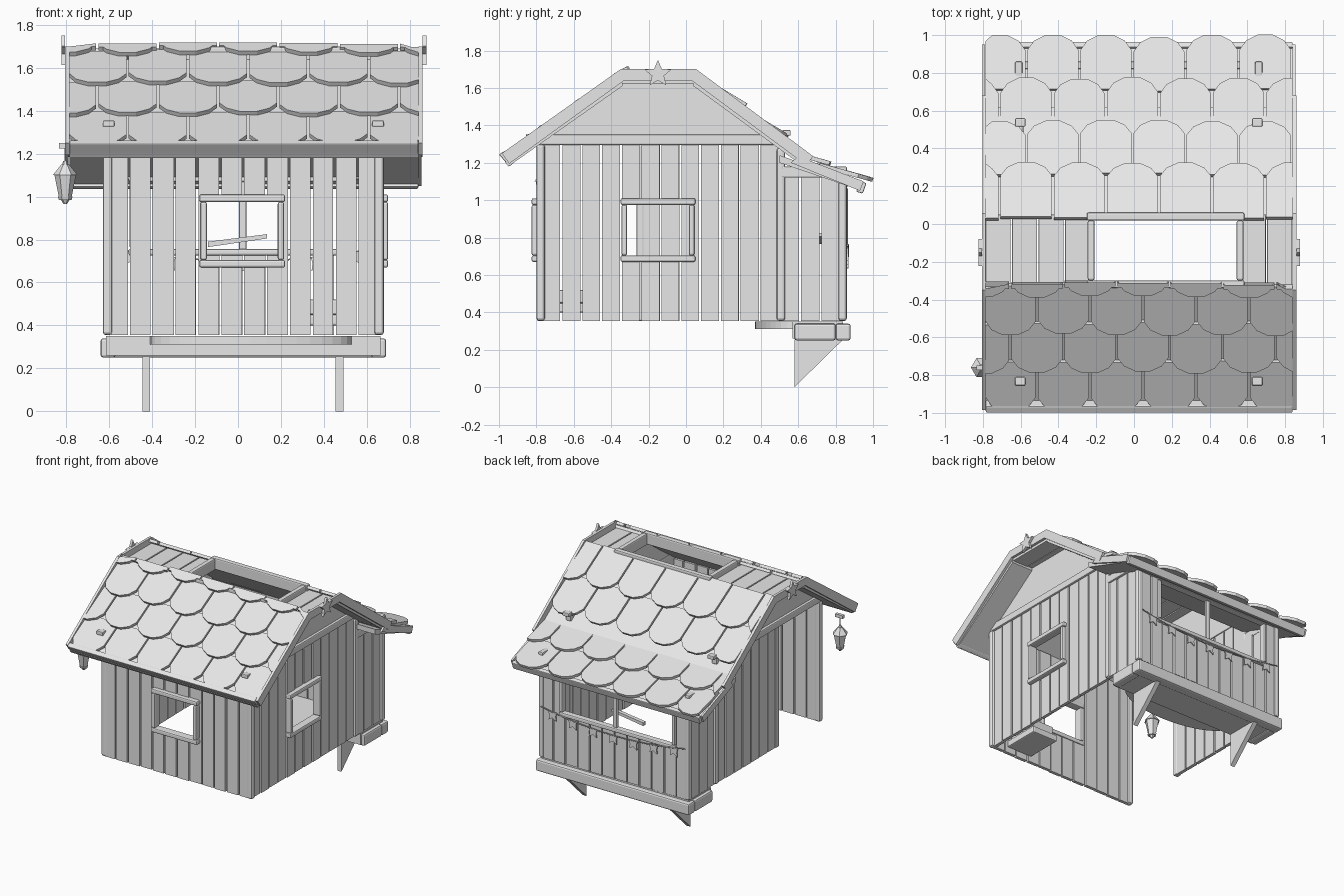
import bpy, bmesh, math, random
from mathutils import Vector

random.seed(4)
if "Cube" in bpy.data.objects:
    bpy.data.objects.remove(bpy.data.objects["Cube"])

wood = bpy.data.materials.new("pale_grey_wood")
wood.use_nodes = True
COLOUR = (0.8, 0.8, 0.8, 1)
wood.diffuse_color = COLOUR
wood.node_tree.nodes["Principled BSDF"].inputs["Base Color"].default_value = COLOUR

X0, X1 = -0.615, 0.665          # wall faces
RX0, RX1 = -0.785, 0.84         # roof ends
BASE = 0.355


def finish(name, bm, bevel=0):
    bmesh.ops.recalc_face_normals(bm, faces=bm.faces)
    me = bpy.data.meshes.new(name)
    bm.to_mesh(me)
    bm.free()
    ob = bpy.data.objects.new(name, me)
    bpy.context.collection.objects.link(ob)
    me.materials.append(wood)
    if bevel:
        mod = ob.modifiers.new("soft_edges", "BEVEL")
        mod.width = bevel
        mod.segments = 2
    return ob


def loft(bm, ring_a, ring_b):
    a = [bm.verts.new(p) for p in ring_a]
    b = [bm.verts.new(p) for p in ring_b]
    bm.faces.new(a)
    bm.faces.new(b[::-1])
    for i in range(len(a)):
        j = (i + 1) % len(a)
        bm.faces.new((a[i], b[i], b[j], a[j]))


def prism(bm, pts, axis, a, b):
    def place(p, d):
        c = list(p)
        c.insert(axis, d)
        return c
    loft(bm, [place(p, a) for p in pts], [place(p, b) for p in pts])


def box(bm, x0, x1, y0, y1, z0, z1):
    prism(bm, [(x0, y0), (x1, y0), (x1, y1), (x0, y1)], 2, z0, z1)


def boxes(name, sizes, bevel=0.008):
    bm = bmesh.new()
    for s in sizes:
        box(bm, *s)
    return finish(name, bm, bevel)


def plate(name, pts, axis, a, b, bevel=0):
    bm = bmesh.new()
    prism(bm, pts, axis, a, b)
    return finish(name, bm, bevel)


def plank_wall(name, axis, d0, d1, u0, u1, count, top, hole=None):
    """Upright boards with narrow gaps, split round a rectangular hole."""
    bm = bmesh.new()
    w = (u1 - u0) / count
    for i in range(count):
        a, b = u0 + i * w + 0.004, u0 + (i + 1) * w - random.uniform(0.004, 0.009)
        parts = [(a, b, BASE, top)]
        if hole:
            ha, hb, hz0, hz1 = hole
            m0, m1 = max(a, ha), min(b, hb)
            if m0 < m1:
                parts = [(a, m0, BASE, top), (m1, b, BASE, top),
                         (m0, m1, BASE, hz0), (m0, m1, hz1, top)]
        shift = random.uniform(-0.004, 0.004)
        for p, q, z0, z1 in parts:
            if q - p > 0.004 and z1 - z0 > 0.004:
                prism(bm, [(p, z0), (q, z0), (q, z1), (p, z1)] if axis else
                      [(p, z0), (p, z1), (q, z1), (q, z0)], axis, d0 + shift, d1 + shift)
    return finish(name, bm)


def frame(name, axis, d0, d1, u0, u1, v0, v1, t):
    """Four rounded bars round an opening lying across the given axis."""
    bm = bmesh.new()
    for a, b, c, d in ((u0, u1, v0, v0 + t), (u0, u1, v1 - t, v1),
                       (u0 + 0.005, u0 + t, v0 + t, v1 - t), (u1 - t, u1 - 0.005, v0 + t, v1 - t)):
        prism(bm, [(a, c), (b, c), (b, d), (a, d)], axis, d0, d1)
    return finish(name, bm, 0.009)


# Walls
plank_wall("front_wall", 1, -0.79, -0.765, X0, X1, 12, 1.3, (-0.15, 0.19, 0.7, 0.98))
plank_wall("right_wall", 0, X1 - 0.025, X1, -0.77, 0.5, 12, 1.3, (-0.32, 0.02, 0.7, 0.98))
plank_wall("left_wall", 0, X0, X0 + 0.025, -0.24, 0.5, 7, 1.3)
plank_wall("bay_back_wall", 1, 0.825, 0.85, X0, X1, 12, 1.13, (-0.49, 0.48, 0.74, 1.09))
for side, x in (("right", X1 - 0.025), ("left", X0)):
    plank_wall("bay_" + side + "_wall", 0, x, x + 0.025, 0.5, 0.83, 3, 1.13)

# Posts and rails
boxes("corner_posts", [(x, x + 0.045, y, y + 0.045, BASE, z) for x in (-0.63, 0.635)
                       for y, z in ((-0.8, 1.3), (0.485, 1.28), (0.815, 1.13))], 0.014)
boxes("door_post", [(-0.625, -0.585, -0.265, -0.225, BASE, 1.3)])
boxes("wall_plates", [(x, x + 0.045, -0.8, 0.52, 1.295, 1.35) for x in (-0.63, 0.635)])
boxes("bay_rails", [(-0.63, -0.59, 0.51, 0.86, 1.12, 1.18), (0.64, 0.68, 0.51, 0.86, 1.12, 1.18),
                    (-0.62, 0.67, 0.82, 0.86, 1.08, 1.13)])

# Gable panels
gable = [(-0.74, 1.34), (0.46, 1.34), (0.03, 1.64), (-0.33, 1.64)]
for side, x in (("right", X1 - 0.025), ("left", X0 + 0.005)):
    plate(side + "_gable", gable, 0, x, x + 0.02)

# Window frames
frame("front_window_frame", 1, -0.825, -0.76, -0.18, 0.22, 0.67, 1.01, 0.035)
frame("right_window_frame", 0, 0.635, 0.7, -0.35, 0.05, 0.67, 1.01, 0.035)
frame("bay_window_frame", 1, 0.815, 0.865, -0.51, 0.5, 0.725, 1.1, 0.032)
boxes("bay_mullion", [(0.005, 0.04, 0.825, 0.85, 0.75, 1.08)])

# Bay floor, brackets and furniture
boxes("bay_floor", [(-0.615, 0.665, 0.57, 0.84, 0.26, 0.35)], 0)
boxes("bay_base_beams", [(-0.64, 0.69, 0.8, 0.88, 0.25, 0.34), (-0.64, -0.57, 0.58, 0.8, 0.25, 0.34),
                         (0.62, 0.69, 0.58, 0.8, 0.25, 0.34)], 0.012)
for side, x in (("right", 0.455), ("left", -0.445)):
    plate(side + "_bracket", [(0.58, 0), (0.58, 0.255), (0.84, 0.255)], 0, x, x + 0.036)
arc = [(0.06 + 0.47 * math.cos(a), 0.57 - 0.2 * math.sin(a))
       for a in [math.pi * i / 20 for i in range(21)]]
plate("rounded_step", arc, 2, 0.31, 0.35)
plate("leaning_stick", [(-0.14, 0.765), (0.135, 0.805), (0.135, 0.825), (-0.14, 0.79)], 1, 0.7, 0.73)
boxes("stool", [(0.31, 0.53, -0.77, -0.48, 0.4, 0.45), (0.33, 0.51, -0.75, -0.5, 0.45, 0.52)])

# Roof decking
plate("front_roof_deck", [(-0.965, 1.2), (-0.34, 1.64), (-0.34, 1.61), (-0.95, 1.18)], 0, RX0, RX1)
plate("back_roof_deck", [(0.04, 1.64), (0.62, 1.22), (0.6, 1.2), (0.04, 1.61)], 0, RX0, RX1)
plate("bay_roof_deck", [(0.5, 1.24), (0.95, 1.08), (0.94, 1.05), (0.5, 1.2)], 0, RX0, RX1)
plate("front_fascia", [(-1.0, 1.245), (-0.965, 1.265), (-0.92, 1.2), (-0.945, 1.18)], 0, RX0, RX1, 0.006)
plate("back_fascia", [(0.935, 1.1), (0.965, 1.09), (0.945, 1.035), (0.91, 1.045)], 0, RX0, RX1, 0.006)

# Flat ridge boards and open skylight
ridge = [(x, min(x + 0.132, end), -0.34, 0.05, 1.62 + random.uniform(0, 0.008), 1.655)
         for start, end in ((RX0, -0.23), (0.565, RX1))
         for x in [start + 0.14 * i for i in range(4)] if x < end - 0.02]
boxes("ridge_boards", ridge, 0.004)
frame("skylight_frame", 2, 1.61, 1.7, -0.25, 0.585, -0.34, 0.06, 0.042)

# Verge boards and stars
for side, x in (("right", RX1), ("left", RX0 - 0.02)):
    bm = bmesh.new()
    outer = [(-0.985, 1.25), (-0.35, 1.7), (0.055, 1.7), (0.68, 1.235)]
    inner = [(-0.945, 1.195), (-0.33, 1.64), (0.03, 1.64), (0.645, 1.185)]
    for i in range(3):
        prism(bm, [outer[i], outer[i + 1], inner[i + 1], inner[i]], 0, x, x + 0.02)
    prism(bm, [(0.6, 1.235), (0.95, 1.1), (0.93, 1.05), (0.56, 1.2)], 0, x, x + 0.015)
    finish(side + "_verge_boards", bm)
    star = []
    for i in range(10):
        r, a = (0.034 if i % 2 else 0.075), math.pi / 2 + i * math.pi / 5
        star.append((-0.15 + r * math.cos(a), 1.675 + r * math.sin(a)))
    sx = x + 0.02 if side == "right" else x - 0.018
    plate(side + "_star", star, 0, sx, sx + 0.018)


def shingle_row(name, tip, up, gap, length):
    """A row of overlapping rounded shingles; tip is the lower edge (y, z)."""
    bm = bmesh.new()
    u = Vector((0, *up)).normalized()
    n = Vector((0, -u.z, u.y)) if u.y > 0 else Vector((0, u.z, -u.y))
    shape = [(0.135, length), (0.135, 0.085), (0.1, 0.035), (0.04, 0.004), (-0.04, 0.004),
             (-0.1, 0.035), (-0.135, 0.085), (-0.135, length)]
    for k in range(-2, 7):
        cx = gap + 0.281 * (k + 0.5)
        if cx + 0.135 < RX0 + 0.03 or cx - 0.135 > RX1 - 0.03:
            continue
        tilt = random.uniform(-0.008, 0.008)
        low, high = [], []
        for px, v in shape:
            x = min(max(cx + px, RX0), RX1)
            p = Vector((x, *tip)) + u * (v + tilt) - n * (0.1 * v)
            low.append(p - n * 0.022)
            high.append(p)
        loft(bm, low, high)
    bmesh.ops.remove_doubles(bm, verts=bm.verts, dist=0.0005)
    return finish(name, bm)


# Shingles
for i in range(4):
    y = -0.99 + 0.2 * i
    shingle_row("front_shingles_%d" % (i + 1), (y, 1.25 + 0.141 * i), (1, 0.706),
                -0.515 - 0.14 * (i % 2), 0.3 if i < 3 else 0.055)
for i, tip in enumerate([(1.0, 1.12), (0.78, 1.205), (0.55, 1.35), (0.33, 1.515)]):
    shingle_row("back_shingles_%d" % (i + 1), tip, (-1, 0.39) if i < 2 else (-1, 0.744),
                -0.57 + 0.14 * (i % 2), (0.3, 0.25, 0.33, 0.34)[i])
boxes("roof_pegs", [(x, x + 0.055, y, y + 0.045, z, z + 0.03) for x in (-0.63, 0.625)
                    for y, z in ((-0.855, 1.325), (0.515, 1.345))], 0.006)

# Lantern
bm = bmesh.new()
for r_low, r_high, z0, z1 in ((0.008, 0.02, 0.965, 0.985), (0.03, 0.034, 0.985, 1.0),
                              (0.03, 0.05, 1.0, 1.1), (0.058, 0.018, 1.1, 1.15),
                              (0.014, 0.01, 1.15, 1.165), (0.004, 0.004, 1.165, 1.24)):
    rings = [[(-0.805 + r * math.cos(k * math.pi / 3), -0.76 + r * math.sin(k * math.pi / 3), z)
              for k in range(6)] for r, z in ((r_low, z0), (r_high, z1))]
    loft(bm, *rings)
box(bm, -0.835, -0.77, -0.772, -0.748, 1.225, 1.25)
finish("lantern", bm)


# Bunting on the bay
def sag(x):
    return 0.7 + 0.06 * ((x - 0.025) / 0.62) ** 2


curve = bpy.data.curves.new("bunting_rope", "CURVE")
curve.dimensions = "3D"
curve.bevel_depth = 0.004
curve.bevel_resolution = 1
line = curve.splines.new("POLY")
line.points.add(12)
for i, p in enumerate(line.points):
    x = -0.6 + 1.25 * i / 12
    p.co = (x, 0.868, sag(x), 1)
curve.materials.append(wood)
bpy.context.collection.objects.link(bpy.data.objects.new("bunting_rope", curve))
bm = bmesh.new()
for i in range(7):
    x = -0.5 + 0.175 * i
    z = sag(x)
    prism(bm, [(x - 0.035, z), (x + 0.035, z), (x + 0.028, z - 0.03), (x + 0.032, z - 0.065),
               (x, z - 0.045), (x - 0.032, z - 0.065), (x - 0.028, z - 0.03)], 1, 0.862, 0.87)
finish("bunting_flags", bm)
